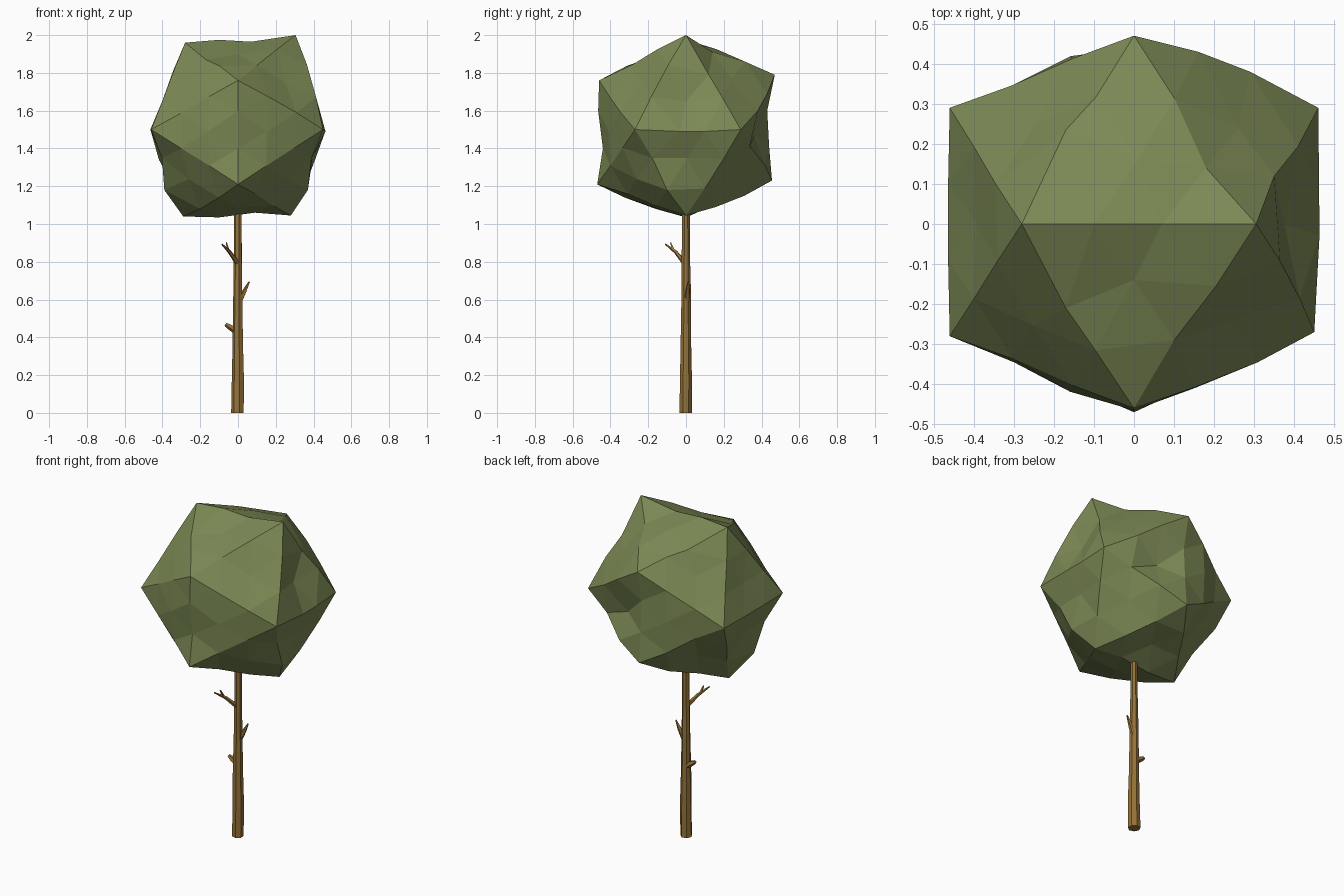
import bpy, bmesh, math, random
from mathutils import Vector

if "Cube" in bpy.data.objects:
    bpy.data.objects.remove(bpy.data.objects["Cube"])

random.seed(4)


def material(name, color):
    m = bpy.data.materials.new(name)
    m.diffuse_color = color
    m.use_nodes = True
    m.node_tree.nodes["Principled BSDF"].inputs["Base Color"].default_value = m.diffuse_color
    return m


leaf = material("leaf_green", (0.20, 0.25, 0.09, 1))
bark = material("bark_brown", (0.30, 0.17, 0.04, 1))


def finish(bm, name, mat):
    bmesh.ops.recalc_face_normals(bm, faces=bm.faces[:])
    me = bpy.data.meshes.new(name)
    bm.to_mesh(me)
    bm.free()
    me.materials.append(mat)
    ob = bpy.data.objects.new(name, me)
    bpy.context.collection.objects.link(ob)
    return ob


def tapered_tube(name, rings, sides, jitter=0.0):
    """Flat-faced tube through (x, y, z, radius) rings."""
    bm = bmesh.new()
    axis = Vector(rings[-1][:3]) - Vector(rings[0][:3])
    rot = Vector((0, 0, 1)).rotation_difference(axis)
    loops = []
    for x, y, z, r in rings:
        loop = []
        for i in range(sides):
            a = 2 * math.pi * (i + 0.5) / sides
            rr = r * (1 + random.uniform(-jitter, jitter))
            off = rot @ Vector((rr * math.cos(a), rr * math.sin(a), 0))
            loop.append(bm.verts.new(Vector((x, y, z)) + off))
        loops.append(loop)
    for lo, hi in zip(loops, loops[1:]):
        for i in range(sides):
            j = (i + 1) % sides
            bm.faces.new((lo[i], lo[j], hi[j], hi[i]))
    bm.faces.new(loops[0])
    bm.faces.new(loops[-1])
    return finish(bm, name, bark)


# Crown: twelve-cornered ball, each face split in nine, then roughened
corners = [(-.28, 0, 1.96), (.305, 0, 2.0), (-.29, 0, 1.04), (.28, 0, 1.045),
           (-.46, .29, 1.5), (.46, .29, 1.5), (-.46, -.28, 1.5), (.45, -.27, 1.5),
           (0, -.46, 1.76), (0, -.47, 1.21), (0, .47, 1.79), (0, .455, 1.23)]
bm = bmesh.new()
tips = [bm.verts.new(c) for c in corners]
bmesh.ops.convex_hull(bm, input=tips)
bmesh.ops.subdivide_edges(bm, edges=bm.edges[:], cuts=2, use_grid_fill=True)
centre = Vector((0, 0, 1.51))
tip_set = [Vector(c) for c in corners]
for v in bm.verts:
    if min((v.co - t).length for t in tip_set) > 0.02:
        d = (v.co - centre).normalized()
        v.co += d * random.uniform(-0.014, 0.018)
        if v.co.z < 1.4:
            v.co += d * 0.006

# Dents and bumps: nearest crown point is moved to the given place
tweaks = [(.375, 0, 1.65), (.14, .36, 1.47), (.26, .24, 1.77), (.18, .14, 1.91),
          (-.10, 0, 1.975), (.07, 0, 1.965), (.10, -.29, 1.84), (-.17, -.21, 1.87),
          (.35, .12, 1.79), (-.17, .235, 1.88), (.29, .38, 1.60), (.16, .43, 1.69),
          (0, -.14, 1.90), (0, -.44, 1.40), (0, -.465, 1.60), (0, .43, 1.60),
          (0, .44, 1.41), (-.10, 0, 1.035), (.09, 0, 1.06), (.463, -.03, 1.49),
          (.462, .10, 1.49), (-.464, -.09, 1.5), (-.464, .10, 1.5),
          (-.30, -.345, 1.40), (.10, .31, 1.15), (-.10, .31, 1.15),
          (-.39, -.10, 1.18), (.37, -.1, 1.18)]
for t in tweaks:
    p = Vector(t)
    min(bm.verts, key=lambda v: (v.co - p).length).co = p
bmesh.ops.triangulate(bm, faces=bm.faces[:])
finish(bm, "crown", leaf)

# Trunk
tapered_tube("trunk", [(-.001, 0, 0, .034), (0, 0, .18, .033), (0, 0, .36, .030),
                       (0, 0, .62, .026), (0, 0, .85, .022), (0, 0, 1.12, .020)], 7, 0.06)

# Broken twigs
tapered_tube("upper_twig", [(0, -.005, .79, .014), (-.045, -.055, .853, .010),
                            (-.085, -.108, .893, .004)], 5)
tapered_tube("upper_twig_fork", [(-.052, -.066, .862, .008), (-.062, -.082, .902, .004)], 4)
tapered_tube("middle_twig", [(.008, .005, .59, .016), (.035, .010, .645, .012),
                             (.06, .012, .695, .004)], 5)
tapered_tube("lower_stub", [(-.012, .005, .435, .018), (-.042, .005, .455, .016),
                            (-.066, .005, .47, .010)], 5)
